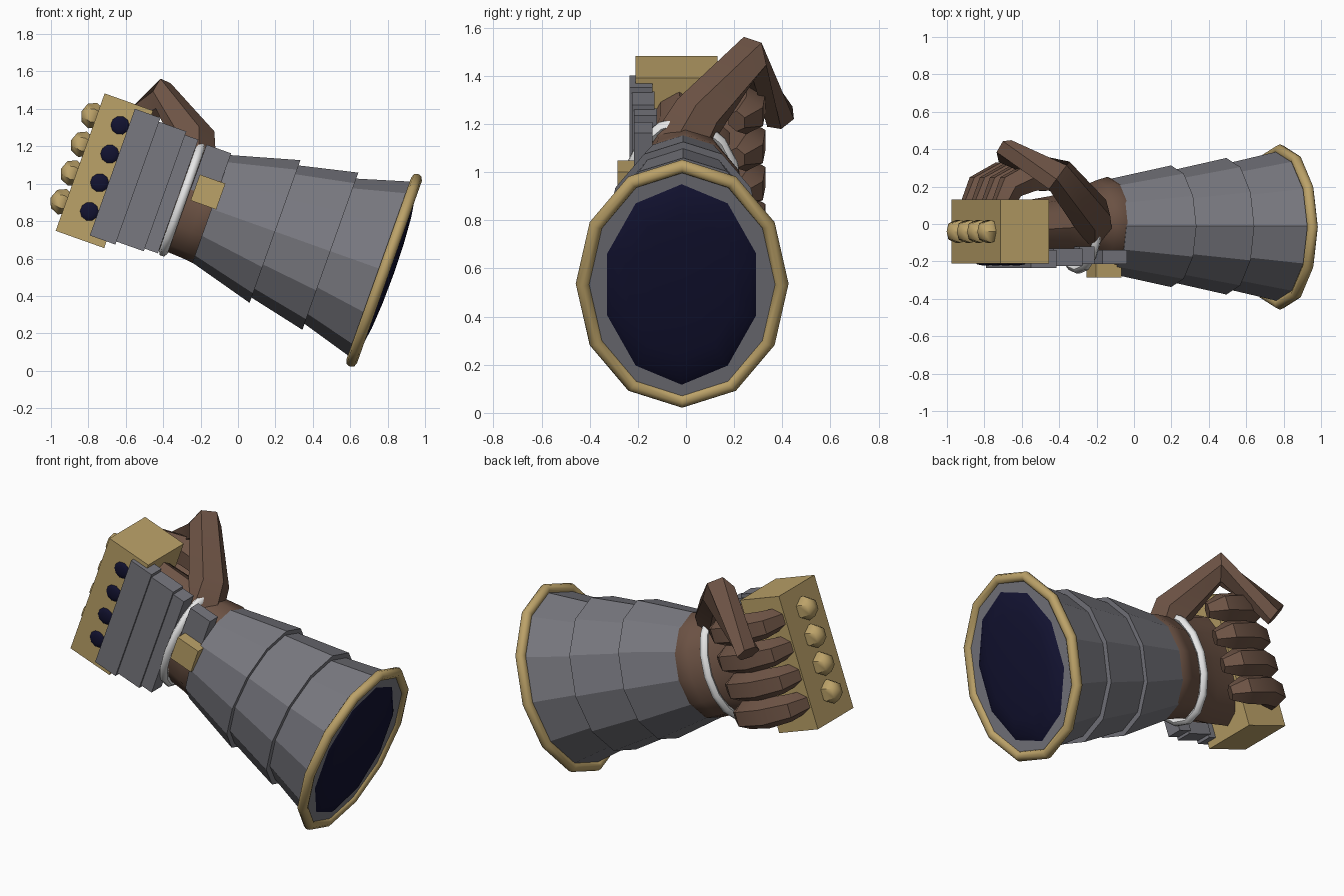
import bpy, bmesh, math
from mathutils import Vector

if "Cube" in bpy.data.objects:
    bpy.data.objects.remove(bpy.data.objects["Cube"])

# Tilted frame: s runs from cuff opening to knuckles, t across, y is world depth
A = math.radians(19.6)
U = Vector((-math.cos(A), 0, math.sin(A)))
V = Vector((math.sin(A), 0, math.cos(A)))
Y = Vector((0, 1, 0))
O = Vector((0.80, 0, 0.53))


def P(s, y, t):
    return O + U * s + Y * y + V * t


def material(name, col):
    m = bpy.data.materials.new(name)
    m.diffuse_color = (*col, 1)
    m.use_nodes = True
    m.node_tree.nodes["Principled BSDF"].inputs["Base Color"].default_value = m.diffuse_color
    return m


STEEL = material("steel grey", (0.19, 0.19, 0.215))
GOLD = material("dull gold", (0.50, 0.36, 0.14))
SKIN = material("brown leather", (0.155, 0.088, 0.06))
NAVY = material("dark navy", (0.006, 0.006, 0.03))
WHITE = material("white", (0.8, 0.8, 0.8))


def make(name, bm, mat, smooth=0):
    bmesh.ops.recalc_face_normals(bm, faces=bm.faces)
    me = bpy.data.meshes.new(name)
    bm.to_mesh(me)
    bm.free()
    me.materials.append(mat)
    ob = bpy.data.objects.new(name, me)
    bpy.context.collection.objects.link(ob)
    if smooth:
        bpy.ops.object.select_all(action='DESELECT')
        ob.select_set(True)
        bpy.context.view_layer.objects.active = ob
        bpy.ops.object.shade_smooth_by_angle(angle=math.radians(smooth))
    return ob


def skin_rings(name, rings, mat, closed=False, smooth=0):
    bm = bmesh.new()
    vs = [[bm.verts.new(p) for p in r] for r in rings]
    n = len(vs[0])
    pairs = list(zip(vs, vs[1:])) + ([(vs[-1], vs[0])] if closed else [])
    for a, b in pairs:
        for i in range(n):
            j = (i + 1) % n
            bm.faces.new((a[i], a[j], b[j], b[i]))
    if not closed:
        bm.faces.new(vs[0])
        bm.faces.new(vs[-1])
    return make(name, bm, mat, smooth)


def loft(name, prof, mat, n=12, smooth=0):
    # prof: (s, y centre, y radius, t radius)
    rings = [[P(s, yc + ry * math.sin(k * math.tau / n), rt * math.cos(k * math.tau / n))
              for k in range(n)] for s, yc, ry, rt in prof]
    return skin_rings(name, rings, mat, smooth=smooth)


def tube(name, pts, radii, mat, n=8, closed=False, up=V, smooth=0):
    rings, m = [], len(pts)
    for i, p in enumerate(pts):
        a = pts[i - 1] if (i or closed) else p
        b = pts[(i + 1) % m] if (i < m - 1 or closed) else p
        d = (b - a).normalized()
        e = (up - d * up.dot(d)).normalized()
        f = d.cross(e)
        rings.append([p + (e * math.cos(k * math.tau / n) + f * math.sin(k * math.tau / n)) * radii[i]
                      for k in range(n)])
    return skin_rings(name, rings, mat, closed, smooth)


def block(name, s, y, t, mat):
    bm = bmesh.new()
    bmesh.ops.create_cube(bm, size=1)
    for v in bm.verts:
        c = v.co + Vector((.5, .5, .5))
        v.co = P(s[0] + (s[1] - s[0]) * c.x, y[0] + (y[1] - y[0]) * c.y, t[0] + (t[1] - t[0]) * c.z)
    return make(name, bm, mat)


def ball(name, c, r, mat, pole=0, n=8, m=6, smooth=50):
    # flattened sphere; pole 0 points along s, 1 along y
    bm = bmesh.new()
    bmesh.ops.create_uvsphere(bm, u_segments=n, v_segments=m, radius=1)
    for v in bm.verts:
        a, b, z = v.co
        q = (z, a, b) if pole == 0 else (a, z, b)
        v.co = P(c[0] + r[0] * q[0], c[1] + r[1] * q[1], c[2] + r[2] * q[2])
    return make(name, bm, mat, smooth)


def oval(s, yc, ry, rt, n):
    return [P(s, yc + ry * math.sin(k * math.tau / n), rt * math.cos(k * math.tau / n)) for k in range(n)]


# Stepped forearm cuff
yc = -0.012
loft("forearm_cuff", [(0.01, yc, .405, .505), (.325, yc, .335, .412), (.325, yc, .365, .446),
                      (.639, yc, .298, .375), (.639, yc, .325, .405), (1.0, yc, .25, .305)], STEEL)
# Gold rim and dark opening
tube("cuff_rim", oval(.02, -.016, .412, .517, 12), [.03] * 12, GOLD, closed=True, up=U, smooth=50)
ball("cuff_opening", (.01, -.018, 0), (.045, .325, .442), NAVY, n=10, m=8)

# Palm and wrist
loft("palm", [(.96, 0, .235, .29), (1.0, 0, .252, .306), (1.06, 0, .235, .30), (1.16, -.01, .205, .295),
              (1.32, -.02, .17, .32), (1.5, -.03, .15, .33)], SKIN, smooth=40)
# White wrist cord
tube("wrist_cord", oval(1.165, -.015, .228, .305, 16), [.024] * 16, WHITE, n=6, closed=True, up=U, smooth=60)

# Knuckle block with studs and fingers
block("knuckle_block", (1.47, 1.745), (-.21, .13), (-.39, .39), GOLD)
for i in range(4):
    t = .257 - .163 * i
    ball(f"knuckle_stud_{i}", (1.765, -.04, t), (.065, .07, .072), GOLD, n=6, m=4)
    ball(f"side_stud_{i}", (1.61, -.208, t), (.052, .014, .052), NAVY, pole=1, n=10)
    tube(f"finger_{i}", [P(1.69, .10, t), P(1.64, .20, t), P(1.52, .255, t), P(1.38, .25, t), P(1.31, .21, t)],
         [.06, .078, .088, .082, .045], SKIN, n=6, smooth=40)

# Thumb
tube("thumb", [Vector(p) for p in ((-.24, -.02, 1.10), (-.23, .05, 1.23), (-.40, .26, 1.47), (-.69, .39, 1.23))],
     [.13, .115, .095, .068], SKIN, n=6, up=Vector((1, 0, .6)), smooth=40)

# Overlapping plates on the back of the hand
block("hand_plate_1", (1.42, 1.565), (-.235, -.14), (-.352, .367), STEEL)
block("hand_plate_2", (1.265, 1.43), (-.225, -.13), (-.335, .345), STEEL)
block("hand_plate_3", (1.19, 1.275), (-.215, -.12), (-.32, .325), STEEL)
block("hand_plate_4", (1.0, 1.14), (-.215, -.14), (.06, .315), STEEL)
block("clasp", (.975, 1.12), (-.285, -.17), (.005, .152), GOLD)
